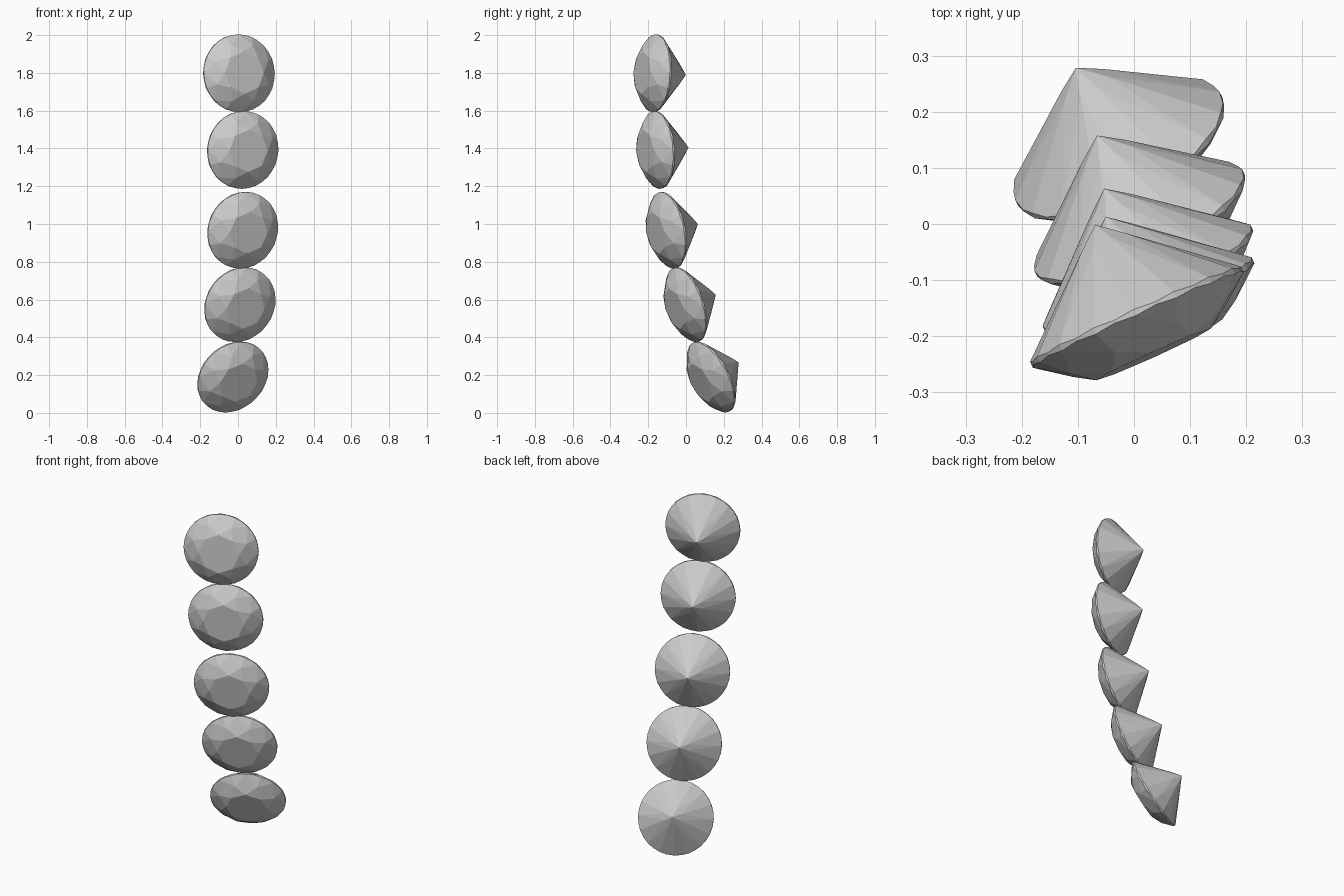
import bpy, bmesh
from math import sin, cos, pi
from mathutils import Vector, Matrix

if "Cube" in bpy.data.objects:
    bpy.data.objects.remove(bpy.data.objects["Cube"])

R = 0.206          # girdle radius
TABLE = 0.112      # table radius
CROWN = 0.073      # girdle plane to table
PAV = 0.181        # girdle plane to culet
G = 0.006          # half girdle thickness
STEP = pi / 8


def pt(r, a, z):
    return Vector((r * cos(a), r * sin(a), z))


def cut(bm, a, b, c):
    # slice off everything outside the plane of one facet
    n = (b - a).cross(c - a).normalized()
    if n.dot(a) < 0:
        n = -n
    geom = bm.verts[:] + bm.edges[:] + bm.faces[:]
    bmesh.ops.bisect_plane(bm, geom=geom, dist=1e-6, plane_co=a, plane_no=n, clear_outer=True)
    rim = [e for e in bm.edges if e.is_boundary]
    if rim:
        bmesh.ops.holes_fill(bm, edges=rim, sides=0)


def brilliant():
    bm = bmesh.new()
    bmesh.ops.create_cone(bm, cap_ends=True, segments=32, radius1=R, radius2=R, depth=2 * PAV,
                          matrix=Matrix.Rotation(pi / 32 * 0, 4, 'Z'))
    # table
    cut(bm, pt(0, 0, CROWN), pt(1, 0, CROWN), pt(1, 1, CROWN))
    star_r, tip_r = 0.78 * R, 0.22 * R
    star_z = G + (CROWN - G) * (R - star_r * cos(STEP)) / (R - TABLE)
    tip_z = -PAV + (PAV - G) * tip_r * cos(STEP) / R
    for k in range(8):
        a = 2 * k * STEP
        side = Vector((-sin(a), cos(a), 0))
        top, low = pt(R, a, G), pt(R, a, -G)
        # crown main, pavilion main and star facets
        cut(bm, top, pt(TABLE, a, CROWN), top + side)
        cut(bm, low, pt(0, 0, -PAV), low + side)
        cut(bm, pt(TABLE, a, CROWN), pt(TABLE, a + 2 * STEP, CROWN), pt(star_r, a + STEP, star_z))
        # upper and lower half facets
        for s in (-STEP, STEP):
            cut(bm, top, pt(R, a + s, G), pt(star_r, a + s, star_z))
            cut(bm, low, pt(R, a + s, -G), pt(tip_r, a + s, tip_z))
    bmesh.ops.remove_doubles(bm, verts=bm.verts[:], dist=1e-4)
    bmesh.ops.recalc_face_normals(bm, faces=bm.faces[:])
    mesh = bpy.data.meshes.new("brilliant_cut")
    bm.to_mesh(mesh)
    bm.free()
    return mesh


# girdle centre and culet of each stone, top to bottom
stones = [
    ((0.005, -0.166, 1.798), (-0.070, 0.000, 1.790)),
    ((0.025, -0.151, 1.392), (-0.051, 0.014, 1.405)),
    ((0.025, -0.097, 0.967), (-0.054, 0.065, 1.000)),
    ((0.010, 0.002, 0.573), (-0.065, 0.156, 0.625)),
    ((-0.027, 0.134, 0.190), (-0.105, 0.281, 0.269)),
]

gem = brilliant()
for i, (centre, culet) in enumerate(stones):
    c = Vector(centre)
    z = (c - Vector(culet)).normalized()
    x = Vector((0, 0, 1)).cross(z).normalized()
    y = z.cross(x)
    ob = bpy.data.objects.new(f"gemstone_{i + 1}", gem)
    bpy.context.collection.objects.link(ob)
    ob.matrix_world = Matrix.Translation(c) @ Matrix((x, y, z)).transposed().to_4x4()
